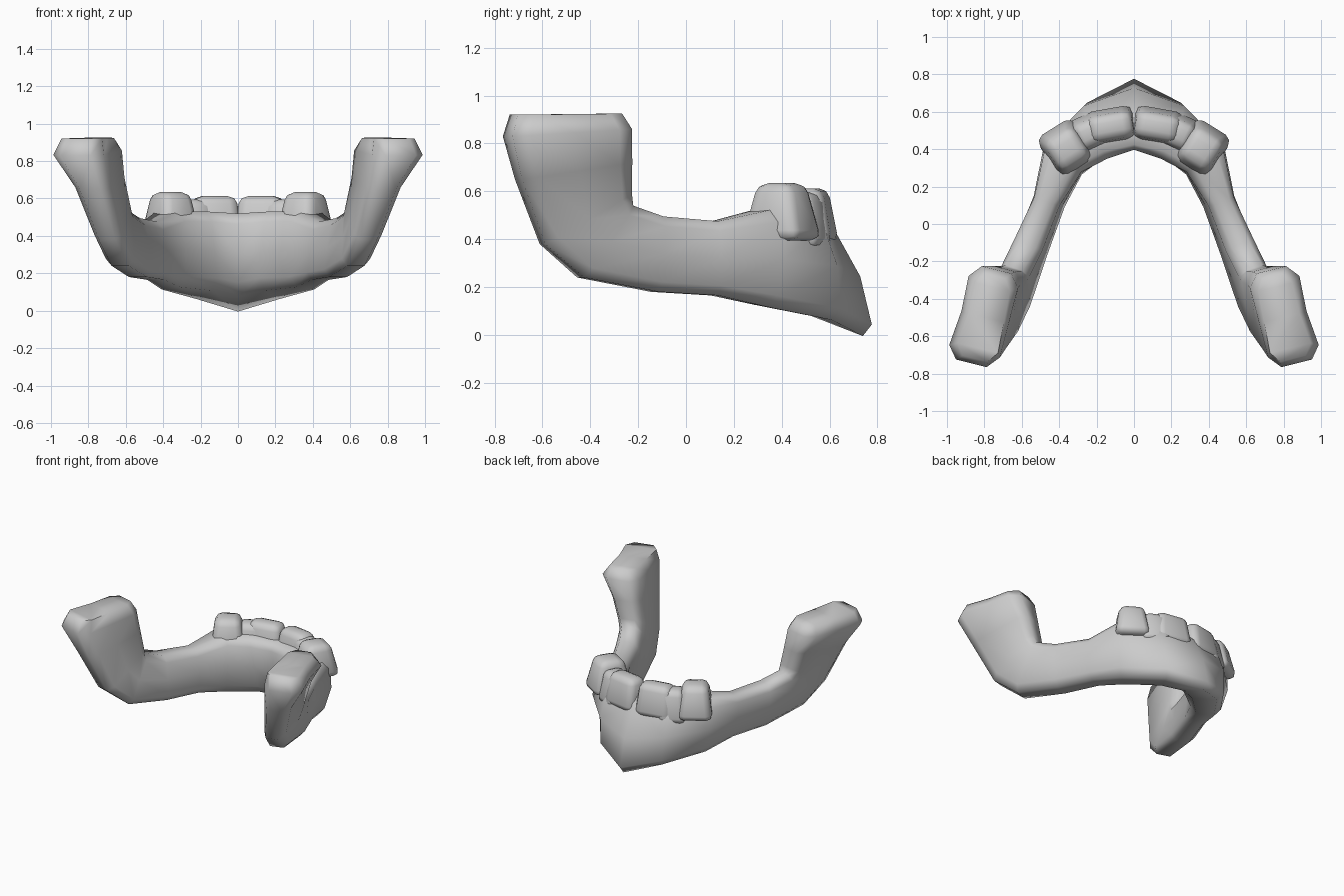
import bpy, bmesh, math
from mathutils import Vector, Matrix

if "Cube" in bpy.data.objects:
    bpy.data.objects.remove(bpy.data.objects["Cube"])


def finish(name, bm, angle):
    """Turn a bmesh half into a smooth object mirrored across x = 0."""
    bmesh.ops.recalc_face_normals(bm, faces=bm.faces[:])
    mesh = bpy.data.meshes.new(name)
    bm.to_mesh(mesh)
    bm.free()
    mesh.polygons.foreach_set("use_smooth", [True] * len(mesh.polygons))
    mesh.set_sharp_from_angle(angle=math.radians(angle))
    ob = bpy.data.objects.new(name, mesh)
    bpy.context.collection.objects.link(ob)
    mod = ob.modifiers.new("mirror", 'MIRROR')
    mod.use_axis = (True, False, False)
    mod.merge_threshold = 0.002
    return ob


# Jaw bone: loft from chin to joint. Each station has an upper/front edge,
# its half width, a lower/rear edge, its half width, facing angle,
# outer bulge and tilt of the lower edge
STATIONS = [
    ((0.00, .485, .52), .10, (0.00, .64, .035), .165, 90, 1.25, .40),
    ((0.20, .45, .53), .12, (0.18, .53, .085), .15, 62, 1.20, .25),
    ((0.38, .35, .53), .12, (0.36, .32, .12), .10, 35, 1.25, .10),
    ((0.47, .12, .475), .07, (0.44, .12, .165), .08, 20, 1.15, 0),
    ((0.57, -.11, .495), .08, (0.535, -.13, .18), .085, 20, 1.05, 0),
    ((0.64, -.235, .54), .08, (0.63, -.44, .24), .08, 18, 1.0, 0),
    ((0.655, -.24, .59), .09, (0.70, -.60, .38), .075, 15, 1.0, 0),
    ((0.69, -.24, .72), .10, (0.79, -.70, .65), .095, 15, 1.0, 0),
    ((0.735, -.245, .86), .135, (0.87, -.745, .83), .14, 14, .9, 0),
    ((0.74, -.28, .925), .09, (0.85, -.72, .92), .115, 14, .9, 0),
]
PROFILE = [(0, .6), (.13, 1), (.5, 1), (.87, 1), (1, .6),
           (1, -.6), (.87, -1), (.5, -1), (.13, -1), (0, -.6)]

bm = bmesh.new()
rings = []
for top, w0, bottom, w1, ang, bulge, tilt in STATIONS:
    a = math.radians(ang)
    ring = []
    for t, o in PROFILE:
        out = Vector((math.cos(a) if ang != 90 else 0, math.sin(a), -tilt * t))
        k = bulge if (t == .5 and o > 0) else 1
        p = Vector(top).lerp(Vector(bottom), t) + out * o * k * (w0 + (w1 - w0) * t)
        ring.append(bm.verts.new(p))
    rings.append(ring)
n = len(PROFILE)
for r, s in zip(rings, rings[1:]):
    for i in range(n):
        j = (i + 1) % n
        bm.faces.new((r[i], r[j], s[j], s[i]))
# joint end capped in strips from front to rear
last = rings[-1]
for i in range(4):
    bm.faces.new((last[i], last[i + 1], last[8 - i], last[9 - i]))
finish("jaw_bone", bm, 75)

# Teeth: rounded, strongly tapered mounds growing out of the front arch
bm = bmesh.new()
TEETH = [((.125, .52, .50), (.27, .21, .225), .85, -10),
         ((.235, .485, .48), (.20, .22, .23), .75, -25),
         ((.36, .40, .515), (.24, .29, .24), .72, -32)]
for loc, size, taper, ang in TEETH:
    tooth = bmesh.new()
    bmesh.ops.create_cube(tooth, size=1)
    for v in tooth.verts:
        if v.co.z > 0:
            v.co.x *= taper
            v.co.y *= .6
    bmesh.ops.bevel(tooth, geom=tooth.edges[:], offset=.18, segments=2,
                    profile=.5, affect='EDGES')
    tooth.transform(Matrix.Translation(loc)
                    @ Matrix.Rotation(math.radians(ang), 4, 'Z')
                    @ Matrix.Diagonal((*size, 1)))
    tmp = bpy.data.meshes.new("tmp")
    tooth.to_mesh(tmp)
    tooth.free()
    bm.from_mesh(tmp)
    bpy.data.meshes.remove(tmp)
finish("teeth", bm, 75)
